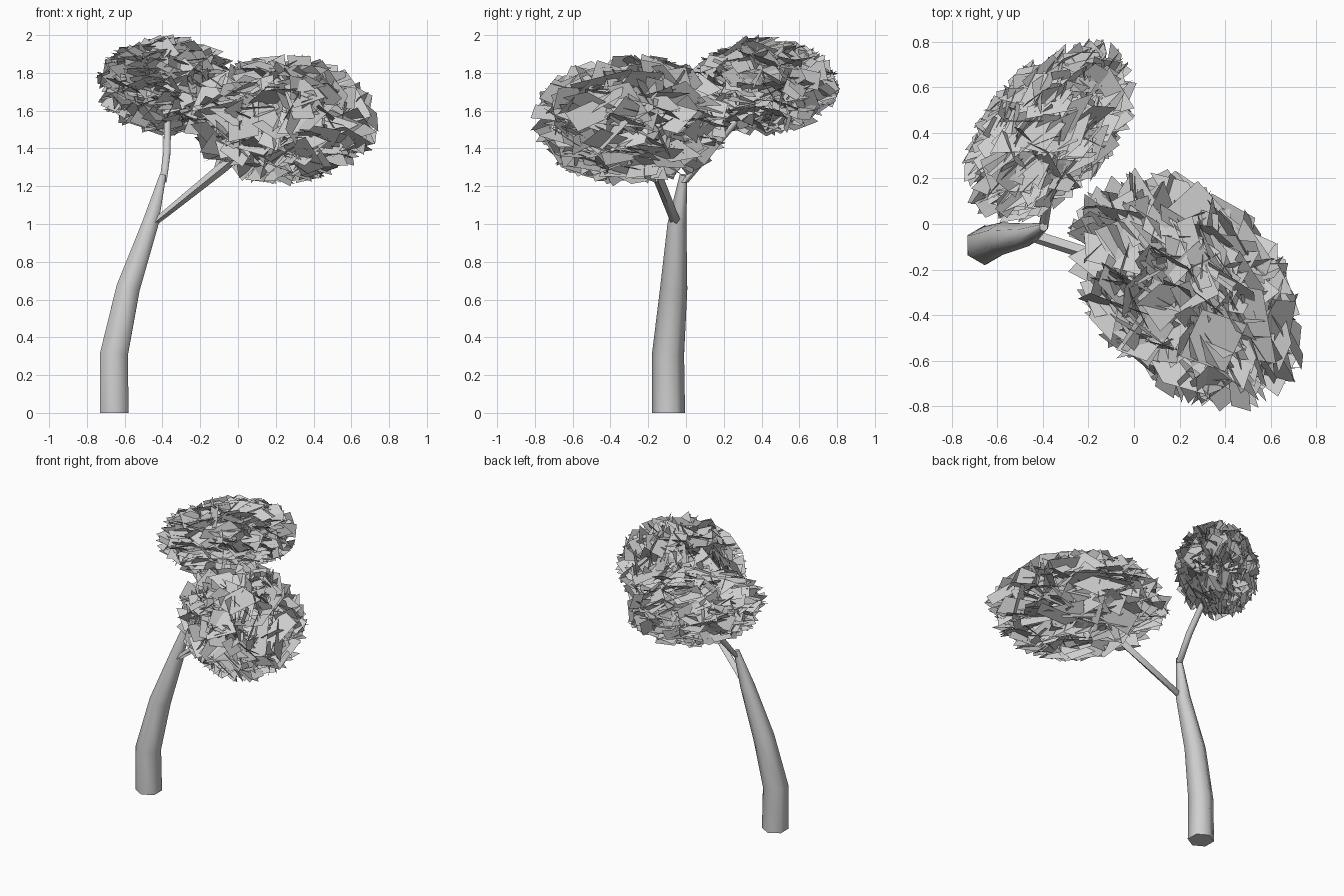
import bpy, bmesh, math, random
from mathutils import Vector, Matrix

random.seed(11)
cube = bpy.data.objects.get("Cube")
if cube:
    bpy.data.objects.remove(cube, do_unlink=True)

grey = bpy.data.materials.new("plain_grey")
grey.use_nodes = True
COLOUR = (0.62, 0.62, 0.62, 1)
grey.diffuse_color = COLOUR
grey.node_tree.nodes["Principled BSDF"].inputs["Base Color"].default_value = COLOUR


def finish(name, bm):
    mesh = bpy.data.meshes.new(name)
    bm.to_mesh(mesh)
    bm.free()
    mesh.materials.append(grey)
    obj = bpy.data.objects.new(name, mesh)
    bpy.context.collection.objects.link(obj)
    return obj


def limb(name, path, sides):
    """Tapered tube through (x, y, z, radius) stations, capped at both ends."""
    bm = bmesh.new()
    points = [Vector(p[:3]) for p in path]
    rings = []
    for i, p in enumerate(points):
        along = (points[min(i + 1, len(points) - 1)] - points[max(i - 1, 0)]).normalized()
        if i == 0:
            along = Vector((0, 0, 1))
        v = (Vector((0, 1, 0)) - along * along.y).normalized()
        u = v.cross(along)
        angles = [math.tau * k / sides for k in range(sides)]
        rings.append([bm.verts.new(p + (v * math.cos(a) + u * math.sin(a)) * path[i][3])
                      for a in angles])
    for low, high in zip(rings, rings[1:]):
        for k in range(sides):
            n = (k + 1) % sides
            bm.faces.new((low[k], low[n], high[n], high[k]))
    bm.faces.new(rings[0])
    bm.faces.new(rings[-1])
    bmesh.ops.recalc_face_normals(bm, faces=bm.faces)
    obj = finish(name, bm)
    bpy.ops.object.select_all(action='DESELECT')
    obj.select_set(True)
    bpy.context.view_layer.objects.active = obj
    bpy.ops.object.shade_smooth_by_angle(angle=math.radians(65))


def random_direction():
    return Vector([random.gauss(0, 1) for _ in range(3)]).normalized()


def crown(name, centre, radii, turn, count):
    """Stretched ball of loose, flat four-cornered leaf cards."""
    bm = bmesh.new()
    place = (Matrix.Translation(centre) @ Matrix.Rotation(math.radians(turn), 4, 'Z')
             @ Matrix.Diagonal((*radii, 1)))
    for _ in range(count):
        out = random_direction()
        normal = (out * 0.45 + random_direction()).normalized()
        u = normal.cross(random_direction()).normalized()
        v = normal.cross(u)
        middle = out * random.uniform(0.55, 0.86)
        length, width = random.uniform(0.17, 0.34), random.uniform(0.1, 0.2)
        skew = random.uniform(-0.08, 0.08)
        corners = [(-length - skew, -width), (length - skew, -width),
                   (length + skew, width), (-length + skew, width)]
        # Cards reaching too far out are drawn back inside the crown
        reach = max((middle + u * a + v * b).length for a, b in corners)
        middle -= out * max(0, reach - 1.01)
        bm.faces.new([bm.verts.new(place @ (middle + u * a + v * b)) for a, b in corners])
    finish(name, bm)


# Bent trunk and its two branches
limb("trunk", [(-0.655, -0.093, 0, 0.088), (-0.657, -0.095, 0.31, 0.085),
               (-0.582, -0.065, 0.66, 0.072), (-0.465, -0.048, 1.0, 0.05),
               (-0.397, -0.013, 1.26, 0.02)], 6)
limb("back_branch", [(-0.397, -0.01, 1.22, 0.022), (-0.376, 0.12, 1.38, 0.022),
                     (-0.372, 0.32, 1.61, 0.02)], 6)
limb("front_branch", [(-0.45, -0.05, 1.0, 0.028), (-0.08, -0.17, 1.3, 0.029),
                      (0.1, -0.23, 1.45, 0.025)], 4)

# Leaf crowns
crown("back_crown", (-0.37, 0.41, 1.735), (0.48, 0.29, 0.268), 47, 520)
crown("front_crown", (0.235, -0.29, 1.55), (0.62, 0.43, 0.352), -46, 540)
